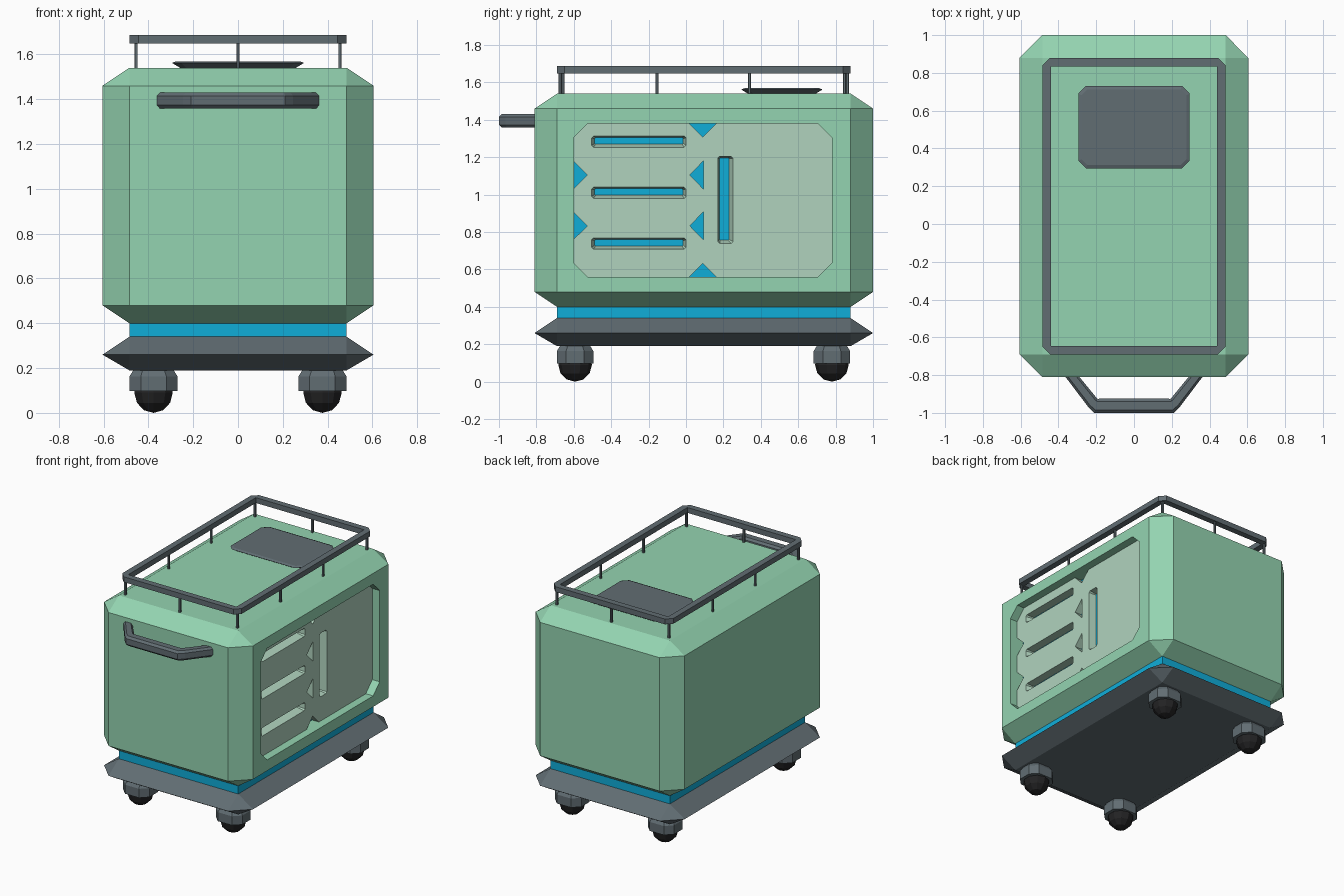
import bpy, bmesh
from mathutils import Vector

if "Cube" in bpy.data.objects:
    bpy.data.objects.remove(bpy.data.objects["Cube"])


def material(name, rgb):
    m = bpy.data.materials.new(name)
    m.diffuse_color = (*rgb, 1)
    m.use_nodes = True
    m.node_tree.nodes["Principled BSDF"].inputs["Base Color"].default_value = m.diffuse_color
    return m


GREEN = material("mint_green", (0.296, 0.658, 0.440))
PALE = material("pale_grey_green", (0.434, 0.651, 0.515))
BLUE = material("bright_blue", (0.005, 0.423, 0.694))
GREY = material("slate_grey", (0.120, 0.153, 0.171))
BLACK = material("rubber_black", (0.017, 0.017, 0.018))


def octagon(u0, u1, v0, v1, c, w, axis="z"):
    """Chamfered rectangle at height w; axis x means (u, v) = (y, z)."""
    pts = [(u0 + c, v0), (u1 - c, v0), (u1, v0 + c), (u1, v1 - c),
           (u1 - c, v1), (u0 + c, v1), (u0, v1 - c), (u0, v0 + c)]
    return [(w, u, v) if axis == "x" else (u, v, w) for u, v in pts]


def loft(name, loops, mat, closed=False):
    """Skin equal-length loops; coincident points collapse into triangles."""
    bm = bmesh.new()
    rings = [[bm.verts.new(p) for p in loop] for loop in loops]
    n = len(rings[0])
    pairs = list(zip(rings, rings[1:]))
    if closed:
        pairs.append((rings[-1], rings[0]))
    else:
        bm.faces.new(rings[0])
        bm.faces.new(rings[-1])
    for a, b in pairs:
        for i in range(n):
            j = (i + 1) % n
            bm.faces.new((a[i], a[j], b[j], b[i]))
    bmesh.ops.remove_doubles(bm, verts=bm.verts, dist=1e-5)
    bmesh.ops.recalc_face_normals(bm, faces=bm.faces)
    me = bpy.data.meshes.new(name)
    bm.to_mesh(me)
    bm.free()
    me.materials.append(mat)
    ob = bpy.data.objects.new(name, me)
    bpy.context.collection.objects.link(ob)
    return ob


def cut(target, cutter):
    mod = target.modifiers.new("cut", "BOOLEAN")
    mod.operation = "DIFFERENCE"
    mod.solver = "EXACT"
    mod.object = cutter
    bpy.context.view_layer.objects.active = target
    bpy.ops.object.modifier_apply(modifier=mod.name)
    bpy.data.objects.remove(cutter)


# Chamfered body, blue band and base share one footprint
OUT = (-0.605, 0.605, -0.81, 1.0)
INN = (-0.485, 0.485, -0.69, 0.88)
body = loft("body", [octagon(*INN, 0, 0.40), octagon(*OUT, 0.12, 0.48),
                     octagon(*OUT, 0.12, 1.46), octagon(*INN, 0, 1.54)], GREEN)
loft("blue_band", [octagon(*INN, 0, 0.335), octagon(*INN, 0, 0.405)], BLUE)
loft("base", [octagon(*INN, 0, 0.19), octagon(*OUT, 0.12, 0.26),
              octagon(*INN, 0, 0.34)], GREY)

# Recess in the right side, with a blue backing and a pale panel
REC = (-0.60, 0.78, 0.56, 1.38, 0.075)
cut(body, loft("recess_cutter", [octagon(*REC, 0.485, "x"),
                                 octagon(*REC, 0.65, "x")], GREEN))
loft("blue_backing", [octagon(*REC, 0.484, "x"), octagon(*REC, 0.490, "x")], BLUE)
panel = loft("side_panel", [octagon(*REC, 0.487, "x"),
                            octagon(*REC, 0.545, "x")], PALE)


# Slots with sloping walls: outer opening and smaller inner opening
def slot(outer, inner):
    cut(panel, loft("slot_cutter", [octagon(*inner, 0.004, 0.48, "x"),
                                    octagon(*outer, 0.010, 0.545, "x"),
                                    octagon(*outer, 0.010, 0.60, "x")], PALE))


for z in (1.283, 1.010, 0.738):
    slot((-0.505, 0.0, z - 0.030, z + 0.030),
         (-0.485, -0.018, z - 0.010, z + 0.020))
slot((0.17, 0.252, 0.738, 1.205), (0.180, 0.225, 0.76, 1.195))


# Triangular notches: base centre (y, z) and direction of the tip
def notch(y, z, dy, dz, back):
    base, tip = Vector((y, z)), Vector((y + dy * 0.072, z + dz * 0.072))
    base = base - Vector((dy, dz)) * back
    side = Vector((dz, dy)) * 0.075
    pts = [base - side, base + side, tip]
    cut(panel, loft("notch_cutter", [[(x, p.x, p.y) for p in pts]
                                     for x in (0.47, 0.62)], PALE))


notch(0.09, 1.38, 0, -1, 0.004)
notch(0.09, 0.56, 0, 1, 0.004)
for z in (1.105, 0.833):
    notch(-0.60, z, 1, 0, 0.004)
    notch(0.093, z, -1, 0, 0)

# Roof rail and its posts
w = 0.045
RIN = (INN[0] + w, INN[1] - w, INN[2] + w, INN[3] - w)
loft("roof_rail", [octagon(*INN, 0.04, 1.648), octagon(*INN, 0.04, 1.687),
                   octagon(*RIN, 0, 1.687), octagon(*RIN, 0, 1.648)], GREY, True)
posts = [(s * 0.455, y) for s in (-1, 1) for y in (-0.657, -0.155, 0.34, 0.847)]
posts += [(0, -0.673), (0, 0.863)]
for x, y in posts:
    r = 0.0075
    loft("rail_post", [octagon(x - r, x + r, y - r, y + r, 0.002, z)
                       for z in (1.535, 1.66)], GREY)


# Roof hatch, undercut below its rim
def hatch_ring(i, c, z):
    return octagon(-0.295 + i, 0.295 - i, 0.295 + i, 0.73 - i, c, z)


loft("roof_hatch", [hatch_ring(0.045, 0.025, 1.535), hatch_ring(0.0, 0.04, 1.562),
                    hatch_ring(0.018, 0.03, 1.569)], GREY)

# Front handle: outer and inner points along the bar
half = [((-0.370, -0.80), (-0.297, -0.80)),
        ((-0.245, -0.965), (-0.192, -0.928)),
        ((-0.210, -1.0), (-0.186, -0.925))]
stations = half + [((-a[0], a[1]), (-b[0], b[1])) for a, b in reversed(half)]
section = octagon(0, 1, 1.358, 1.43, 0, 0)
section = [(0, 1.373), (0.2, 1.358), (0.8, 1.358), (1, 1.373),
           (1, 1.415), (0.8, 1.43), (0.2, 1.43), (0, 1.415)]
loft("front_handle", [[(a[0] + (b[0] - a[0]) * t, a[1] + (b[1] - a[1]) * t, z)
                       for t, z in section] for a, b in stations], GREY)

# Four ball castors in octagonal housings
for x in (-0.377, 0.377):
    for y in (-0.593, 0.78):
        def ring(i, z):
            return octagon(x - 0.107 + i, x + 0.107 - i, y - 0.098 + i,
                           y + 0.098 - i, 0.05 - i * 0.5, z)
        loft("castor_housing", [ring(0, 0.097), ring(0, 0.163),
                                ring(0.02, 0.195)], GREY)
        bpy.ops.mesh.primitive_uv_sphere_add(segments=10, ring_count=6, radius=1,
                                             location=(x, y, 0.09))
        ball = bpy.context.object
        ball.name = "castor_ball"
        ball.scale = (0.09, 0.09, 0.09)
        ball.data.materials.append(BLACK)
